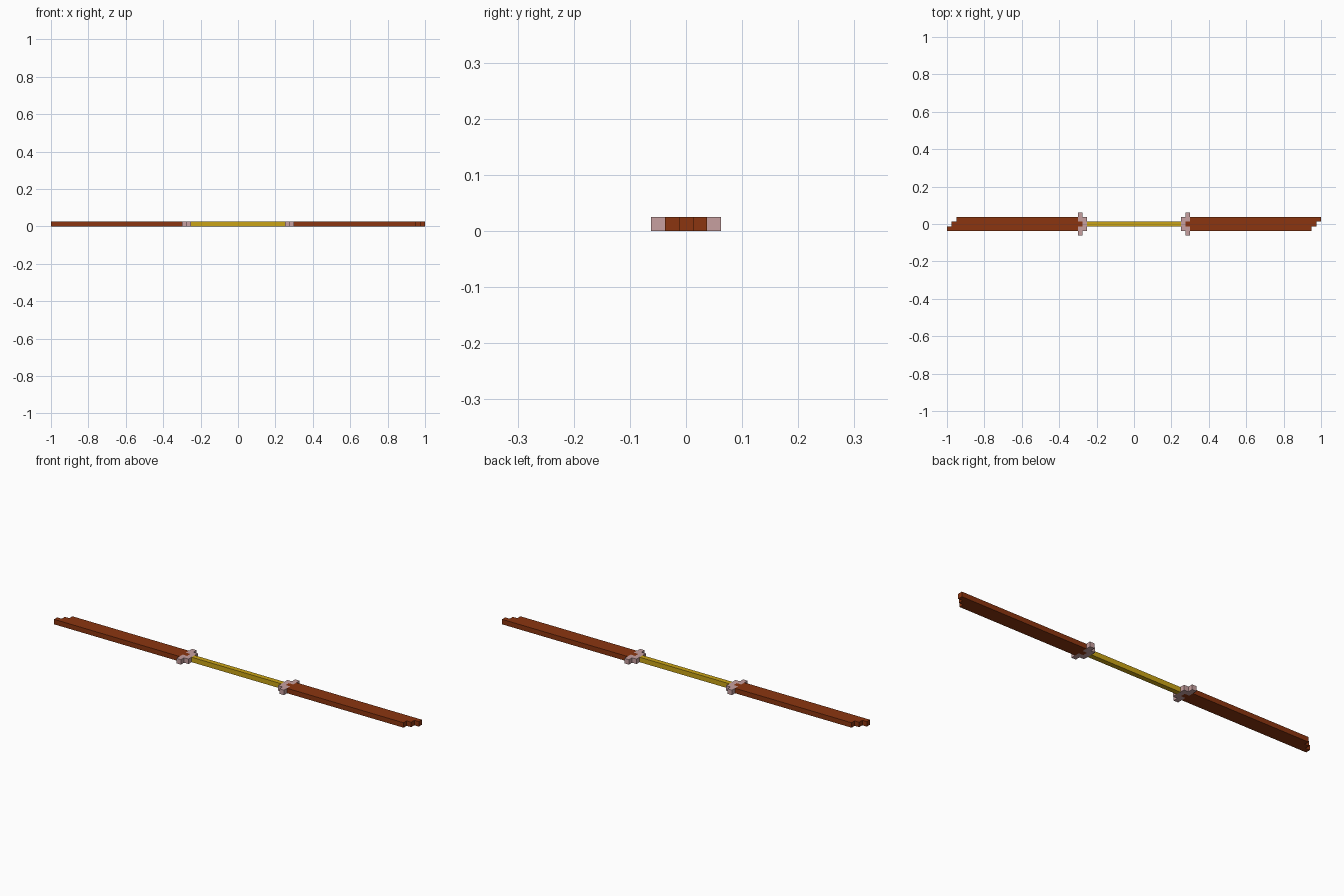
import bpy, bmesh

if "Cube" in bpy.data.objects:
    bpy.data.objects.remove(bpy.data.objects["Cube"])

U = 0.025  # one block of the grid; all profiles are in blocks


def material(name, rgb):
    m = bpy.data.materials.new(name)
    m.diffuse_color = (*rgb, 1)
    m.use_nodes = True
    m.node_tree.nodes["Principled BSDF"].inputs["Base Color"].default_value = m.diffuse_color
    return m


BROWN = material("red brown", (0.258, 0.036, 0.005))
GOLD = material("gold", (0.59, 0.37, 0.008))
PINK = material("dusty pink", (0.57, 0.35, 0.35))


def slab(name, outline, mat, turn=1):
    """Extrude a flat outline one block up; turn=-1 spins it half a turn about z."""
    bm = bmesh.new()
    face = bm.faces.new([bm.verts.new((x * U * turn, y * U * turn, 0)) for x, y in outline])
    top = bmesh.ops.extrude_face_region(bm, geom=[face])["geom"]
    bmesh.ops.translate(bm, vec=(0, 0, U), verts=[v for v in top if isinstance(v, bmesh.types.BMVert)])
    bmesh.ops.recalc_face_normals(bm, faces=bm.faces)
    mesh = bpy.data.meshes.new(name)
    bm.to_mesh(mesh)
    bm.free()
    mesh.materials.append(mat)
    bpy.context.collection.objects.link(bpy.data.objects.new(name, mesh))


# Blade with stepped tip and a tang one block wide set into the guard
blade = [(12, -1.5), (38, -1.5), (38, -0.5), (39, -0.5), (39, 0.5), (40, 0.5),
         (40, 1.5), (12, 1.5), (12, 0.5), (11, 0.5), (11, -0.5), (12, -0.5)]
# Cross guard with a slot for the tang
guard = [(10, -1.5), (11, -1.5), (11, -2.5), (12, -2.5), (12, -0.5), (11, -0.5),
         (11, 0.5), (12, 0.5), (12, 2.5), (11, 2.5), (11, 1.5), (10, 1.5)]

for side, turn in (("right", 1), ("left", -1)):
    slab(side + "_blade", blade, BROWN, turn)
    slab(side + "_guard", guard, PINK, turn)

# Handle between the guards
slab("handle", [(-10, -0.5), (10, -0.5), (10, 0.5), (-10, 0.5)], GOLD)
